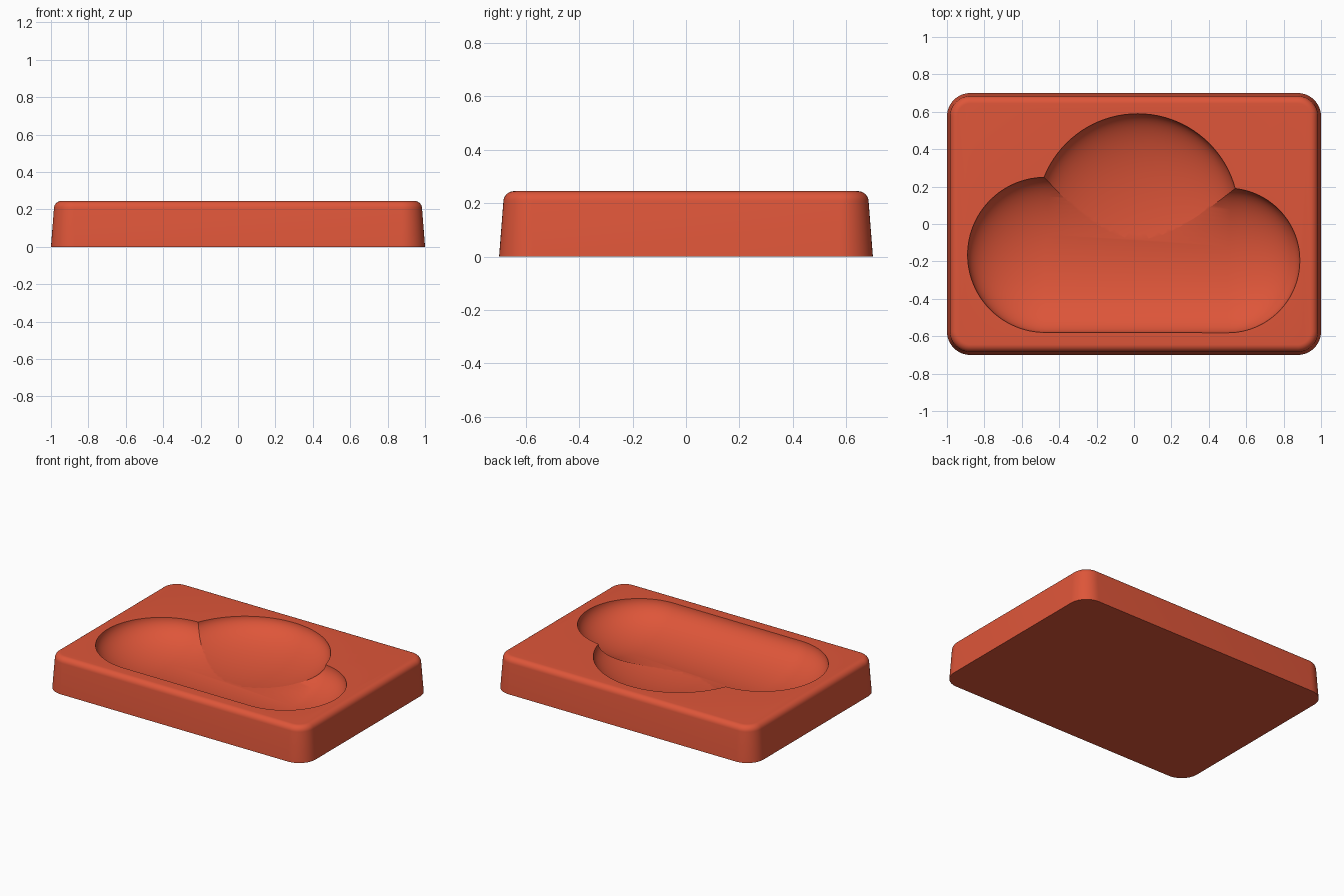
import bpy, bmesh, math
from mathutils import Matrix, Vector

cube = bpy.data.objects.get("Cube")
if cube:
    bpy.data.objects.remove(cube, do_unlink=True)

HEIGHT = 0.245
DEPTH = 0.185

# One terracotta red colour
red = bpy.data.materials.new("terracotta_red")
red.use_nodes = True
colour = (0.73, 0.092, 0.041, 1)
red.diffuse_color = colour
red.node_tree.nodes["Principled BSDF"].inputs["Base Color"].default_value = colour


def make_object(name, bm):
    bmesh.ops.recalc_face_normals(bm, faces=bm.faces)
    mesh = bpy.data.meshes.new(name)
    bm.to_mesh(mesh)
    bm.free()
    mesh.materials.append(red)
    obj = bpy.data.objects.new(name, mesh)
    bpy.context.collection.objects.link(obj)
    return obj


def rounded_ring(bm, inset, z, segments=12):
    """Ring of a rounded rectangle, moved inwards by inset."""
    radius = 0.125 - inset
    ring = []
    for corner, (sx, sy) in enumerate([(1, 1), (-1, 1), (-1, -1), (1, -1)]):
        for i in range(segments + 1):
            a = (corner + i / segments) * math.pi / 2
            ring.append(bm.verts.new((sx * 0.875 + radius * math.cos(a),
                                      sy * 0.575 + radius * math.sin(a), z)))
    return ring


def add_lobe(bm, x, y, radius):
    """Flattened ball whose widest ring lies just over the tray top."""
    place = Matrix.Translation(Vector((x, y, HEIGHT + 0.004)))
    squash = Matrix.Diagonal((radius, radius, DEPTH, 1))
    bmesh.ops.create_uvsphere(bm, u_segments=96, v_segments=48, radius=1,
                              matrix=place @ squash)


# Tray block: tapered sides and a rounded top edge
bm = bmesh.new()
profile = [(0, 0)]
edge = 0.04
for i in range(9):
    a = math.radians(5 + 85 * i / 8)
    profile.append((0.016 + edge * (1 - math.cos(a)),
                    HEIGHT - edge + edge * math.sin(a)))
rings = [rounded_ring(bm, inset, z) for inset, z in profile]
for low, high in zip(rings, rings[1:]):
    for i in range(len(low)):
        j = (i + 1) % len(low)
        bm.faces.new((low[i], low[j], high[j], high[i]))
bm.faces.new(rings[0][::-1])
bm.faces.new(rings[-1])
tray = make_object("cloud_tray", bm)

# Hollow of the large upper lobe
bm = bmesh.new()
add_lobe(bm, 0.02, 0.05, 0.54)
upper_hollow = make_object("upper_hollow_cutter", bm)

# Hollow of the two side lobes, joined by a straight front edge
bm = bmesh.new()
add_lobe(bm, -0.475, -0.165, 0.415)
add_lobe(bm, 0.5, -0.195, 0.387)
hull = bmesh.ops.convex_hull(bm, input=bm.verts)
inner = {g for g in hull["geom_interior"] + hull["geom_unused"]
         if isinstance(g, bmesh.types.BMVert)}
bmesh.ops.delete(bm, geom=list(inner), context="VERTS")
loose = [f for f in bm.faces if any(not e.is_manifold for e in f.edges)]
if loose:
    # Rebuild a clean shell from the outer points only
    bmesh.ops.delete(bm, geom=list(bm.faces), context="FACES_ONLY")
    bmesh.ops.delete(bm, geom=list(bm.edges), context="EDGES_FACES") if bm.edges and not bm.verts else None
    bmesh.ops.convex_hull(bm, input=bm.verts)
lower_hollow = make_object("lower_hollow_cutter", bm)

# Cut the cloud into the tray
bpy.context.view_layer.objects.active = tray
for cutter in (upper_hollow, lower_hollow):
    cutter.hide_render = True
    cut = tray.modifiers.new(cutter.name, "BOOLEAN")
    cut.operation = "DIFFERENCE"
    cut.solver = "EXACT"
    cut.object = cutter
    bpy.ops.object.modifier_apply(modifier=cut.name)
    bpy.data.objects.remove(cutter, do_unlink=True)

# Smooth curves with a crisp rim
for obj in bpy.context.selected_objects:
    obj.select_set(False)
tray.select_set(True)
bpy.ops.object.shade_smooth_by_angle(angle=math.radians(30))
